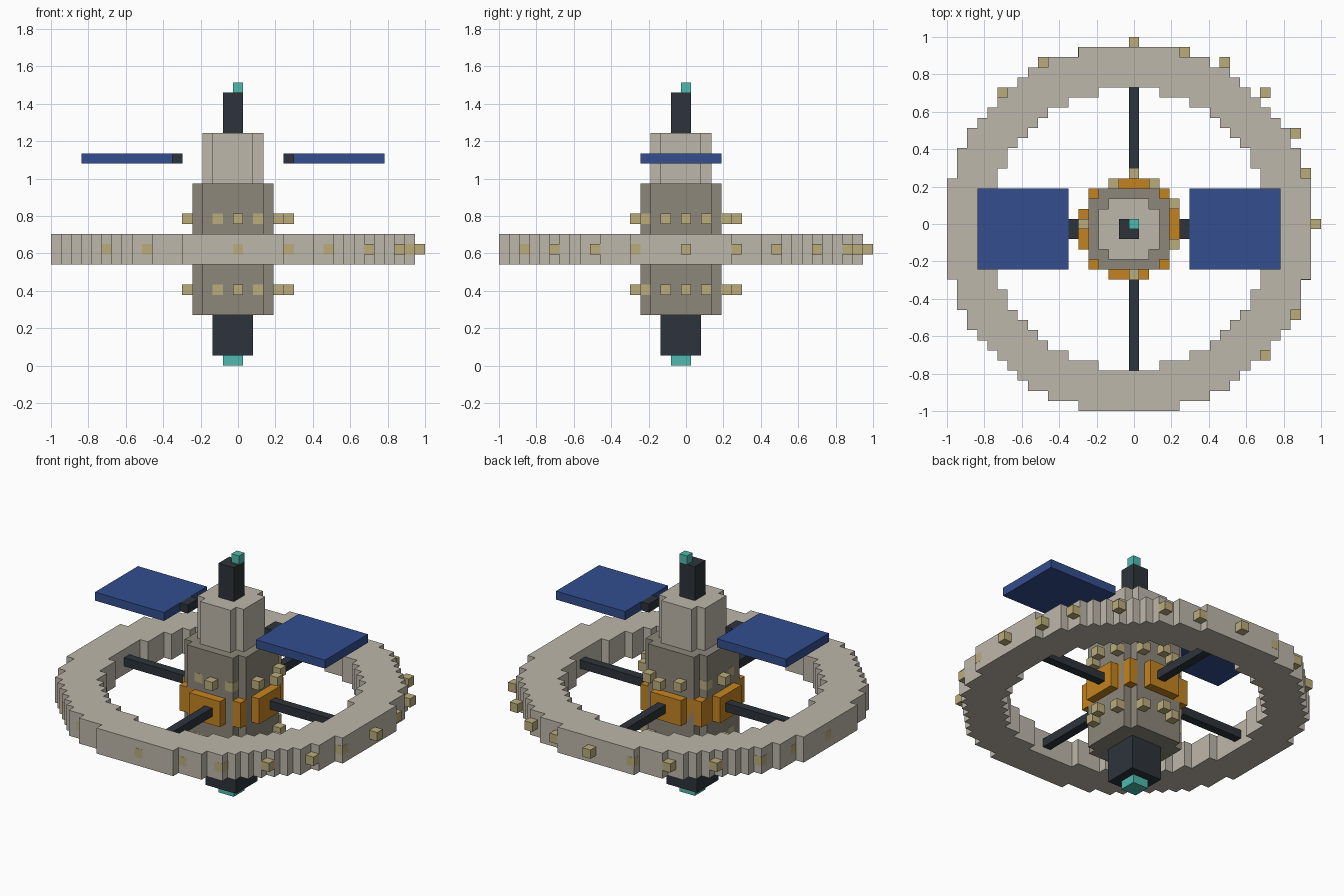
import bpy, bmesh, math
from mathutils import Matrix, Vector

if "Cube" in bpy.data.objects:
    bpy.data.objects.remove(bpy.data.objects["Cube"], do_unlink=True)

U = 2 / 37  # one block


def material(name, rgb):
    linear = [(c / 255 / 12.92) if c < 11 else ((c / 255 + 0.055) / 1.055) ** 2.4 for c in rgb]
    mat = bpy.data.materials.new(name)
    mat.use_nodes = True
    mat.diffuse_color = (*linear, 1)
    mat.node_tree.nodes["Principled BSDF"].inputs["Base Color"].default_value = (*linear, 1)
    return mat


PALE = material("pale hull", (190, 183, 170))
GREY = material("grey hull", (141, 135, 122))
DARK = material("dark metal", (45, 52, 59))
ORANGE = material("orange collar", (196, 132, 32))
TAN = material("tan lamp", (187, 172, 124))
TEAL = material("teal glow", (78, 186, 174))
BLUE = material("blue solar cell", (51, 78, 143))


def point(x, y, z):
    """Block coordinates around the hull axis to world space."""
    return Vector(((x - 0.5) * U, (y - 0.5) * U, z * U))


def finish(name, bm, mat):
    mesh = bpy.data.meshes.new(name)
    bm.to_mesh(mesh)
    bm.free()
    mesh.materials.append(mat)
    obj = bpy.data.objects.new(name, mesh)
    bpy.context.collection.objects.link(obj)


def boxes(name, mat, spans, grow=0.0):
    """Boxes given by their low and high corners, in one object."""
    bm = bmesh.new()
    for low, high in spans:
        a, b = point(*low), point(*high)
        size = b - a + Vector((grow, grow, grow))
        bmesh.ops.create_cube(bm, size=1, matrix=Matrix.Translation((a + b) / 2) @ Matrix.Diagonal((*size, 1)))
    finish(name, bm, mat)


def square(name, mat, half, z0, z1):
    boxes(name, mat, [((-half, -half, z0), (half, half, z1))])


def stepped_disc(name, mat, outer, z0, z1, inner=0):
    """Blocky disc or ring: every cell whose centre lies between two radii."""
    reach = math.ceil(outer) + 1
    cells = {(i, j) for i in range(-reach, reach) for j in range(-reach, reach)
             if inner <= math.hypot(i + 0.5, j + 0.5) <= outer}
    bm = bmesh.new()

    def face(*corners):
        bm.faces.new([bm.verts.new(point(*c)) for c in corners])

    for i, j in cells:
        loop = [(i, j), (i + 1, j), (i + 1, j + 1), (i, j + 1)]
        face(*[(x, y, z1) for x, y in loop])
        face(*[(x, y, z0) for x, y in reversed(loop)])
        # walls only where the neighbouring cell is empty
        for k, step in enumerate([(0, -1), (1, 0), (0, 1), (-1, 0)]):
            if (i + step[0], j + step[1]) not in cells:
                a, b = loop[k], loop[(k + 1) % 4]
                face((*a, z0), (*b, z0), (*b, z1), (*a, z1))
    bmesh.ops.remove_doubles(bm, verts=bm.verts, dist=U / 100)
    finish(name, bm, mat)


def lamp_circle(name, radius, count, z):
    spans = []
    for k in range(count):
        angle = math.tau * k / count
        x, y = round(radius * math.cos(angle)), round(radius * math.sin(angle))
        spans.append(((x, y, z), (x + 1, y + 1, z + 1)))
    boxes(name, TAN, spans, grow=0.002)


# Central column, bottom to top
square("engine_glow", TEAL, 1, 0, 1)
square("engine_block", DARK, 2, 1, 5)
stepped_disc("main_hull", GREY, 4.4, 5, 18)
stepped_disc("upper_hull", PALE, 3.2, 18, 23)
square("mast", DARK, 1, 23, 27)
boxes("mast_beacon", TEAL, [((0, 0, 27), (1, 1, 28))])

# Habitat ring, collar and spokes
stepped_disc("habitat_ring", PALE, 18.25, 10, 13, inner=13.75)
stepped_disc("collar", ORANGE, 5, 10, 13)
boxes("spoke_x", DARK, [((-14.5, 0, 11), (14.5, 1, 12))])
boxes("spoke_y", DARK, [((0, -14.5, 11), (1, 14.5, 12))])

# Solar panels with their mounts
for side, sign in (("left", 1), ("right", -1)):
    x0, x1 = sorted((sign * 6, sign * 15))
    boxes(side + "_solar_panel", BLUE, [((x0, -4, 20), (x1, 4, 21))])
    x0, x1 = sorted((sign * 5, sign * 6))
    boxes(side + "_panel_mount", DARK, [((x0, -1, 20), (x1, 1, 21))])

# Lamps around the ring and the hull
lamp_circle("ring_lamps", 18, 24, 11)
lamp_circle("lower_hull_lamps", 4.95, 12, 7)
lamp_circle("upper_hull_lamps", 4.95, 12, 14)
